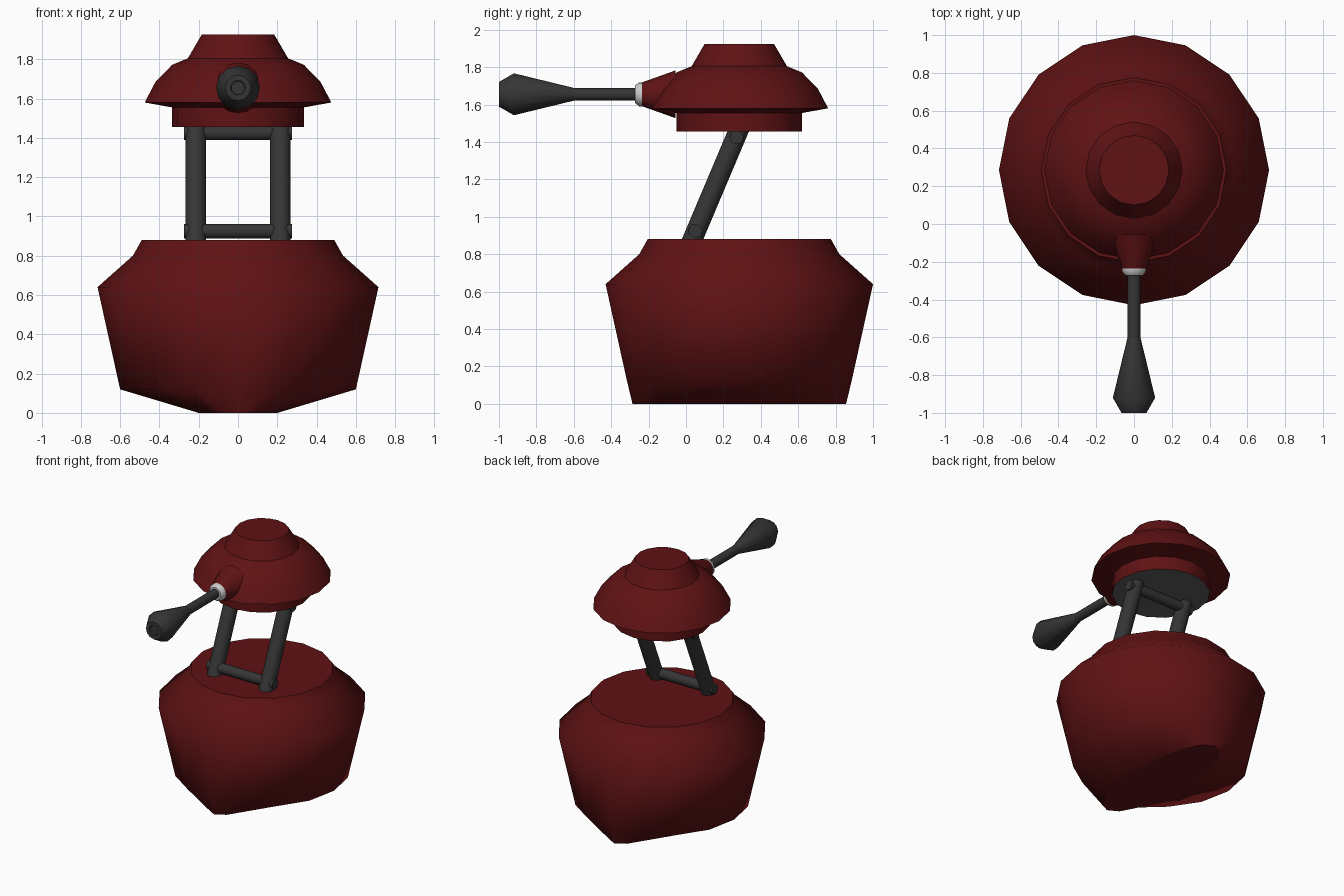
import bpy, bmesh, math
from mathutils import Vector

cube = bpy.data.objects.get("Cube")
if cube:
    bpy.data.objects.remove(cube, do_unlink=True)


def material(name, rgb, rough=0.6):
    m = bpy.data.materials.new(name)
    m.use_nodes = True
    m.diffuse_color = (*rgb, 1)
    bsdf = m.node_tree.nodes["Principled BSDF"]
    bsdf.inputs["Base Color"].default_value = (*rgb, 1)
    bsdf.inputs["Roughness"].default_value = rough
    return m


RED = material("dark red", (0.115, 0.006, 0.007))
DARK = material("dark grey", (0.036, 0.036, 0.036))
GREY = material("mid grey", (0.11, 0.11, 0.11))
PALE = material("pale grey", (0.6, 0.6, 0.6))


def loft(name, rings, sides, origin, axis, mats, creases=(), start_mat=0):
    """Capped loft of (radius_x, radius_y, height) rings; cap and crease rings are sharp."""
    bm = bmesh.new()
    loops = []
    for rx, ry, h in rings:
        angles = [2 * math.pi * i / sides for i in range(sides)]
        loops.append([bm.verts.new((rx * math.cos(a), ry * math.sin(a), h)) for a in angles])
    for lo, hi in zip(loops, loops[1:]):
        for i in range(sides):
            j = (i + 1) % sides
            bm.faces.new((lo[i], lo[j], hi[j], hi[i])).smooth = True
    start = bm.faces.new(loops[0][::-1])
    start.material_index = start_mat
    bm.faces.new(loops[-1])
    for k in {0, len(rings) - 1, *creases}:
        for i in range(sides):
            bm.edges.get((loops[k][i], loops[k][(i + 1) % sides])).smooth = False
    bmesh.ops.recalc_face_normals(bm, faces=bm.faces)
    me = bpy.data.meshes.new(name)
    bm.to_mesh(me)
    bm.free()
    for m in mats:
        me.materials.append(m)
    ob = bpy.data.objects.new(name, me)
    ob.location = origin
    ob.rotation_euler = Vector(axis).to_track_quat('Z', 'Y').to_euler()
    bpy.context.collection.objects.link(ob)
    return ob


def lathe(name, profile, sides, origin, axis, mats, **kw):
    return loft(name, [(r, r, h) for r, h in profile], sides, origin, axis, mats, **kw)


def rod(name, a, b, radius, sides=12):
    a, b = Vector(a), Vector(b)
    return lathe(name, [(radius, 0), (radius, (b - a).length)], sides, a, b - a, [DARK])


UP, FRONT = (0, 0, 1), (0, -1, 0)
CY = 0.285

# Body: round tub whose base narrows to a long flat ellipse
loft("body", [(0.2, 0.571, 0), (0.6, 0.6, 0.12), (0.715, 0.715, 0.64),
              (0.535, 0.535, 0.80), (0.49, 0.49, 0.88)],
     16, (0, CY, 0), UP, [RED])

# Head: domed cap over a short collar with a grey underside
lathe("head", [(0.335, 1.455), (0.335, 1.555), (0.475, 1.58), (0.42, 1.685),
               (0.335, 1.772), (0.255, 1.805), (0.185, 1.925)],
      16, (0, CY, 0), UP, [RED, GREY], creases=(1, 2, 5), start_mat=1)

# Slanted legs, mirrored left and right
for side, s in (("left", 1), ("right", -1)):
    rod(side + "_leg", (s * 0.215, 0.014, 0.83), (s * 0.215, 0.291, 1.485), 0.053)

# Cross pins joining the legs
for name, y, z in (("lower_pin", 0.05, 0.925), ("upper_pin", 0.27, 1.425)):
    rod(name, (-0.275, y, z), (0.275, y, z), 0.037)

# Arm, built along the front direction from the head
ARM = (0, 0, 1.655)
lathe("arm_socket", [(0.128, 0.055), (0.062, 0.24)], 16, ARM, FRONT, [RED])
lathe("arm_collar", [(0.064, 0.235), (0.064, 0.25), (0.047, 0.272)], 16, ARM, FRONT, [PALE])
lathe("arm_rod", [(0.034, 0.2), (0.034, 0.62)], 12, ARM, FRONT, [DARK])
lathe("arm_grip", [(0.034, 0.6), (0.112, 0.92), (0.066, 1.0), (0.038, 1.0), (0.034, 0.992)],
      12, ARM, FRONT, [DARK], creases=(2, 3))
